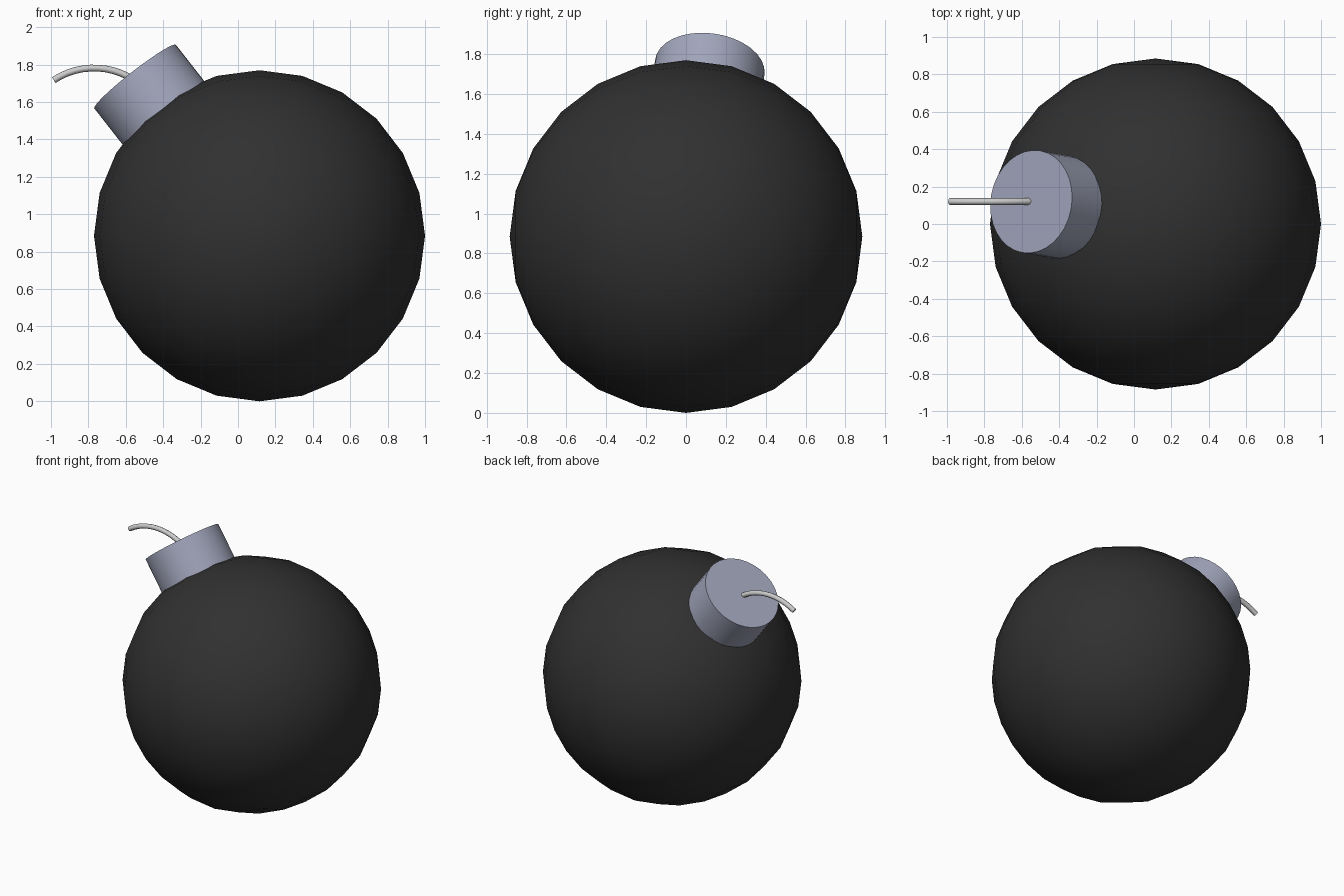
import bpy
import math
from mathutils import Vector

if "Cube" in bpy.data.objects:
    bpy.data.objects.remove(bpy.data.objects["Cube"])

R = 0.885
CENTRE = Vector((0.115, 0, R))
AXIS = Vector((-0.612, 0.11, 0.783)).normalized()   # direction of the cap


def paint(obj, name, colour):
    mat = bpy.data.materials.new(name)
    mat.diffuse_color = (*colour, 1)
    mat.use_nodes = True
    mat.node_tree.nodes["Principled BSDF"].inputs["Base Color"].default_value = mat.diffuse_color
    obj.data.materials.append(mat)


# Round body, poles facing front and back
bpy.ops.mesh.primitive_uv_sphere_add(segments=24, ring_count=12, radius=R,
                                     location=CENTRE, rotation=(math.pi / 2, 0, 0))
body = bpy.context.object
body.name = "body"
bpy.ops.object.shade_smooth()
paint(body, "black", (0.03, 0.03, 0.03))

# Cap pointing straight out from the body's centre
inner, outer = 0.75, 1.086
bpy.ops.mesh.primitive_cylinder_add(vertices=32, radius=0.277, depth=outer - inner,
                                    location=CENTRE + AXIS * (inner + outer) / 2,
                                    rotation=AXIS.to_track_quat('Z', 'Y').to_euler())
cap = bpy.context.object
cap.name = "cap"
bpy.ops.object.shade_smooth_by_angle(angle=math.radians(40))
paint(cap, "blue_grey", (0.36, 0.38, 0.5))

# Fuse: a thin tube swept along an arc
curve = bpy.data.curves.new("fuse", 'CURVE')
curve.dimensions = '3D'
curve.bevel_depth = 0.018
curve.bevel_resolution = 2
curve.use_fill_caps = True
steps, arc_r = 12, 0.39
spline = curve.splines.new('POLY')
spline.points.add(steps)
for i, p in enumerate(spline.points):
    a = math.radians(-33.5 + 73.5 * i / steps)
    p.co = (-0.77 + arc_r * math.sin(a), 0.12, 1.392 + arc_r * math.cos(a), 1)
fuse = bpy.data.objects.new("fuse", curve)
bpy.context.collection.objects.link(fuse)
bpy.ops.object.select_all(action='DESELECT')
fuse.select_set(True)
bpy.context.view_layer.objects.active = fuse
bpy.ops.object.convert(target='MESH')
bpy.ops.object.shade_smooth_by_angle(angle=math.radians(50))
